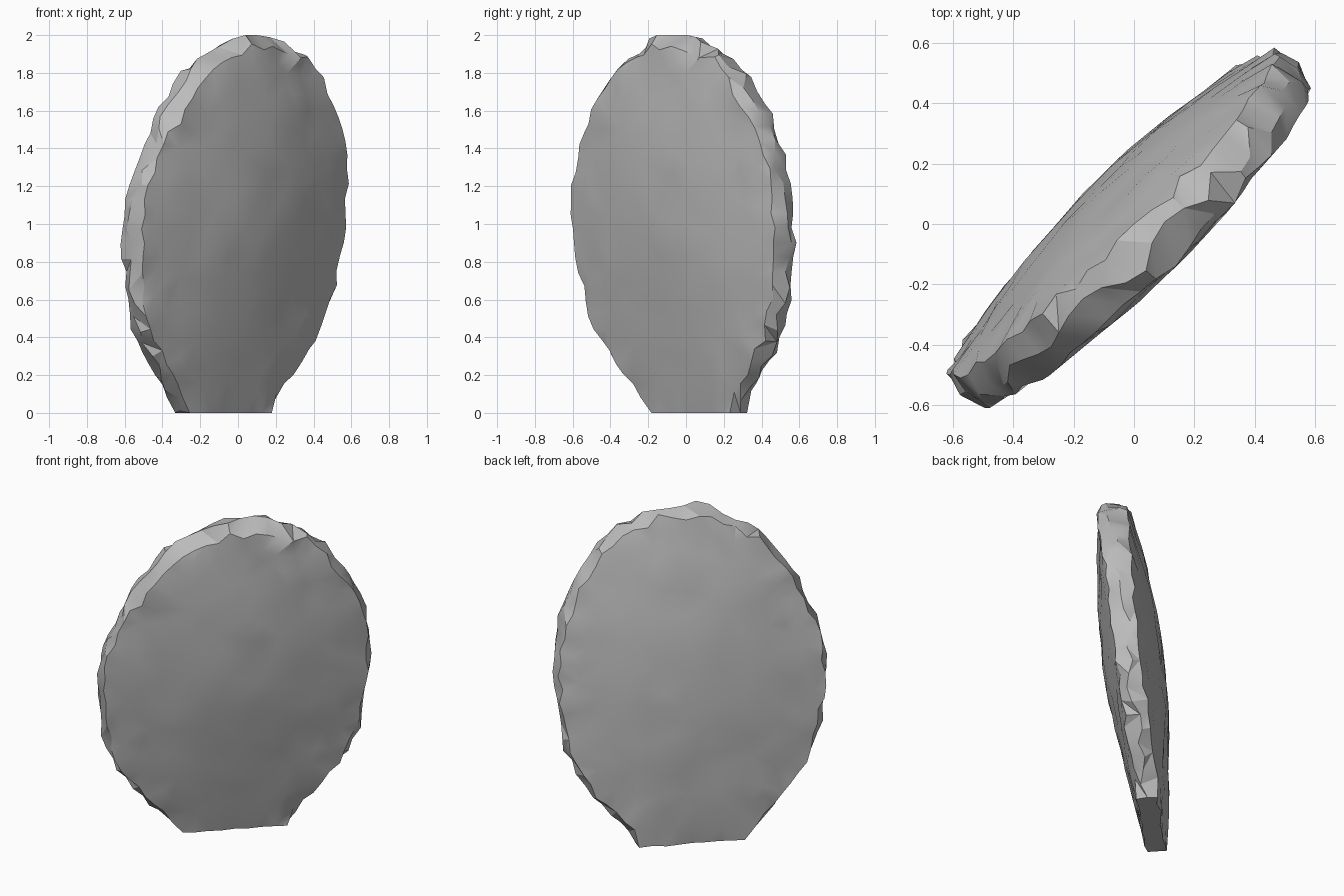
import bpy
import bmesh
import math
import random
from mathutils import Vector
from mathutils.geometry import delaunay_2d_cdt

if "Cube" in bpy.data.objects:
    bpy.data.objects.remove(bpy.data.objects["Cube"])

random.seed(11)
SEGMENTS = 72
LEAN = 0.1

# Outline of the upright slab: height, left half-width, right half-width
OUTLINE = [
    (0.0, 0.315, 0.305), (0.1, 0.415, 0.355), (0.2, 0.505, 0.455),
    (0.4, 0.665, 0.615), (0.6, 0.76, 0.705), (0.8, 0.79, 0.74),
    (1.0, 0.805, 0.76), (1.2, 0.785, 0.745), (1.4, 0.695, 0.71),
    (1.6, 0.615, 0.635), (1.8, 0.455, 0.475), (1.9, 0.315, 0.365),
    (2.0, 0.12, 0.13),
]
CENTRE = Vector((0, 1))


def resample(points, count):
    """Even steps along a closed outline."""
    closed = points + points[:1]
    lengths = [(b - a).length for a, b in zip(closed, closed[1:])]
    step = sum(lengths) / count
    result, index, start = [], 0, 0.0
    for i in range(count):
        d = i * step
        while d > start + lengths[index]:
            start += lengths[index]
            index += 1
        t = (d - start) / lengths[index]
        result.append(closed[index].lerp(closed[index + 1], t))
    return result


def half_thickness(s, side):
    """The front is more roof-like, the back more rounded."""
    s = min(1.0, s)
    if side > 0:
        return 0.068 + 0.107 * (1 - s ** 1.5)
    return 0.068 + 0.112 * (1 - s ** 1.75)


def place(u, n, z):
    """Slab coordinates to the scene: leaned, and turned a diagonal way."""
    n = n * (1 + 0.15 * (z - 1)) + LEAN * (z - 1)
    r = math.sqrt(0.5)
    return Vector(((u + n) * r, (u - n) * r, min(2.0, max(0.0, z))))


def reach(p):
    """How far out towards the rim a point of the face lies, 0 to 1."""
    d = p - CENTRE
    if d.length < 1e-6:
        return 0.0
    near = max(rim, key=lambda q: (q - CENTRE).normalized().dot(d.normalized()))
    return d.length / (near - CENTRE).length


rim = [Vector((r, z)) for z, _, r in OUTLINE]
rim += [Vector((-l, z)) for z, l, _ in reversed(OUTLINE)]
rim = resample(rim, SEGMENTS)

bm = bmesh.new()

# Chipped ridge running round the middle of the edge
ridge = []
for p in rim:
    q = p.copy()
    if 0.03 < p.y < 1.97:
        q = CENTRE + (p - CENTRE) * (1 + random.uniform(-0.012, 0.018))
    ridge.append(bm.verts.new(place(q.x, random.uniform(-0.035, 0.035), q.y)))


def broad_face(side):
    """Irregularly faceted domed face, joined to the ridge by an edge band."""
    corner = []
    for p in rim:
        k = 0.978 + random.uniform(-0.03, 0.015)
        # Wider worn bevel along the upper front edge
        if side > 0 and p.y > 1.55 and p.x < 0.3:
            k -= 0.04
        q = CENTRE + (p - CENTRE) * k
        if p.y < 0.02:
            q.y = 0.0
        corner.append(q)
    # Scattered points, no two too close
    points = list(corner)
    for _ in range(3000):
        p = Vector((random.uniform(-0.8, 0.8), random.uniform(0.05, 1.95)))
        s = reach(p)
        gap = 0.1 if s < 0.75 else 0.07
        if s < 0.92 and all((p - q).length > gap for q in points):
            points.append(p)
    loop = list(range(SEGMENTS))
    flat, _, faces, *_ = delaunay_2d_cdt(points, [], [loop], 1, 1e-5)
    verts = []
    for i, p in enumerate(flat):
        rough = 0.012 if i < SEGMENTS else 0.006
        n = half_thickness(reach(p), side) + random.uniform(-rough, rough)
        # Small gouge on the front face
        if side > 0:
            d2 = (p.x - 0.1) ** 2 + (p.y - 1.17) ** 2
            n -= 0.03 * math.exp(-d2 / 0.004)
        verts.append(bm.verts.new(place(p.x, side * n, p.y)))
    for f in faces:
        bm.faces.new([verts[i] for i in f])
    # Edge band with alternating diagonals
    for i in range(SEGMENTS):
        j = (i + 1) % SEGMENTS
        a, b, c, d = verts[i], verts[j], ridge[j], ridge[i]
        if random.random() < 0.5:
            bm.faces.new((a, b, c))
            bm.faces.new((a, c, d))
        else:
            bm.faces.new((a, b, d))
            bm.faces.new((b, c, d))


broad_face(1)
broad_face(-1)
bmesh.ops.recalc_face_normals(bm, faces=bm.faces)

mesh = bpy.data.meshes.new("stone_disc")
bm.to_mesh(mesh)
bm.free()
stone = bpy.data.objects.new("stone_disc", mesh)
bpy.context.collection.objects.link(stone)

grey = bpy.data.materials.new("stone_grey")
grey.diffuse_color = (0.5, 0.5, 0.5, 1)
grey.use_nodes = True
grey.node_tree.nodes["Principled BSDF"].inputs["Base Color"].default_value = grey.diffuse_color
mesh.materials.append(grey)

# Smooth all but the broken edges
bpy.context.view_layer.objects.active = stone
stone.select_set(True)
bpy.ops.object.shade_smooth_by_angle(angle=math.radians(26))
